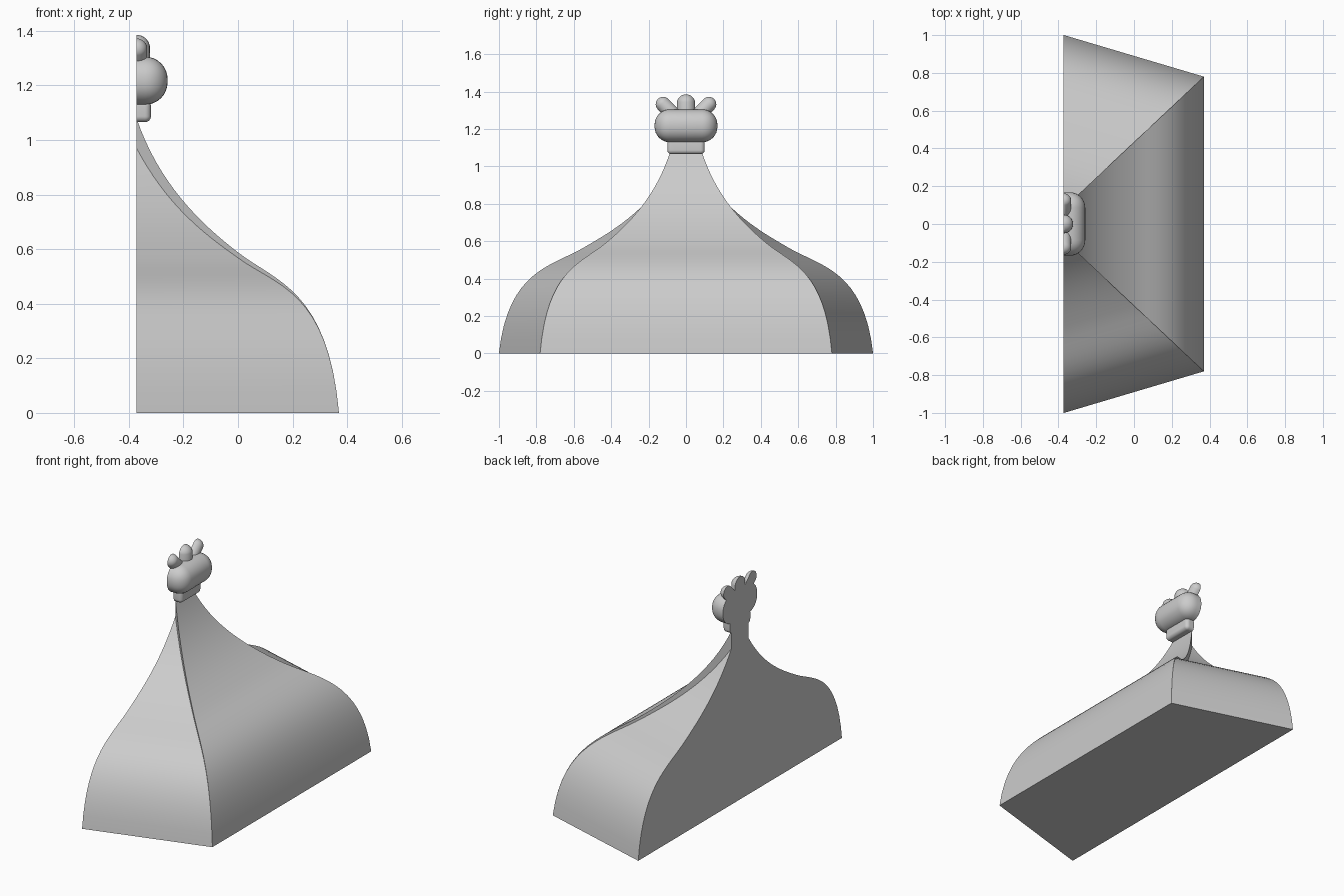
import bpy, bmesh
from mathutils import Vector, Matrix
from mathutils.geometry import interpolate_bezier

cube = bpy.data.objects.get("Cube")
if cube:
    bpy.data.objects.remove(cube, do_unlink=True)

BACK = -0.372  # flat cut plane at the rear of the half roof

grey = bpy.data.materials.new("plain grey")
grey.use_nodes = True
grey.diffuse_color = (0.6, 0.6, 0.6, 1)
grey.node_tree.nodes["Principled BSDF"].inputs["Base Color"].default_value = (0.6, 0.6, 0.6, 1)


def finish(name, bm):
    bmesh.ops.recalc_face_normals(bm, faces=bm.faces)
    mesh = bpy.data.meshes.new(name)
    bm.to_mesh(mesh)
    bm.free()
    mesh.materials.append(grey)
    obj = bpy.data.objects.new(name, mesh)
    bpy.context.collection.objects.link(obj)
    bpy.ops.object.select_all(action='DESELECT')
    obj.select_set(True)
    bpy.context.view_layer.objects.active = obj
    bpy.ops.object.shade_smooth_by_angle(angle=0.6)
    return obj


def ogee(*spans):
    # joins bezier spans of (x, z) into one roof profile
    pts = []
    for span in spans:
        p = [Vector((x, z, 0)) for x, z in span]
        pts += interpolate_bezier(*p, 17)[1 if pts else 0:]
    return [(p.x, p.y) for p in pts]


def mitre(x):
    return 0.084 + 0.938 * (x - BACK)


def prism(name, near, far):
    # solid between two matching outlines
    bm = bmesh.new()
    a, b = ([bm.verts.new(p) for p in ring] for ring in (near, far))
    n = len(a)
    for i in range(n):
        j = (i + 1) % n
        bm.faces.new((a[i], a[j], b[j], b[i]))
    bm.faces.new(a)
    bm.faces.new(b)
    bmesh.ops.remove_doubles(bm, verts=bm.verts, dist=0.0001)
    return finish(name, bm)


# Wide roof panel, slightly higher than its neighbours
wide = ogee(((0.37, 0), (0.33, 0.45), (0.14, 0.48), (0, 0.588)),
            ((0, 0.588), (-0.14, 0.696), (-0.29, 0.84), (BACK, 1.08)))
wide.append((BACK, 0))
prism("wide_roof_panel",
      [(x, -mitre(x), z) for x, z in wide],
      [(x, mitre(x), z) for x, z in wide])

# Two side panels running from the mitre to the flat back
side = ogee(((0.37, 0), (0.33, 0.45), (0.14, 0.465), (0, 0.568)),
            ((0, 0.568), (-0.13, 0.66), (-0.26, 0.76), (BACK, 0.97)))
side.append((BACK, 0))
for label, s in (("front", -1), ("rear", 1)):
    prism(label + "_roof_panel",
          [(x, s * mitre(x), z) for x, z in side],
          [(BACK, s * (mitre(x) + 0.297 * (x - BACK)), z) for x, z in side])


def halve(bm):
    # keeps the part in front of the back plane and caps it
    cut = bmesh.ops.bisect_plane(bm, geom=bm.verts[:] + bm.edges[:] + bm.faces[:],
                                 plane_co=(BACK, 0, 0), plane_no=(-1, 0, 0), clear_outer=True)
    edges = [e for e in cut["geom_cut"] if isinstance(e, bmesh.types.BMEdge)]
    bmesh.ops.contextual_create(bm, geom=edges)


def rounded_block(name, half, z, radius):
    bm = bmesh.new()
    bmesh.ops.create_cube(bm, size=2)
    bmesh.ops.scale(bm, vec=half, verts=bm.verts)
    bmesh.ops.bevel(bm, geom=bm.edges[:], offset=radius, segments=8, profile=0.5, affect='EDGES')
    bmesh.ops.translate(bm, vec=(BACK, 0, z), verts=bm.verts)
    halve(bm)
    finish(name, bm)


def knob(name, start, end, radius):
    bm = bmesh.new()
    bmesh.ops.create_uvsphere(bm, u_segments=24, v_segments=16, radius=radius)
    a, b = Vector(start), Vector(end)
    for v in bm.verts:
        if v.co.z > 0.0001:
            v.co.z += (b - a).length
    turn = (b - a).to_track_quat('Z', 'Y').to_matrix().to_4x4()
    bmesh.ops.transform(bm, matrix=Matrix.Translation(a) @ turn, verts=bm.verts)
    halve(bm)
    finish(name, bm)


# Finial: collar, bulb and three knobs
rounded_block("finial_collar", (0.053, 0.1, 0.04), 1.105, 0.022)
rounded_block("finial_bulb", (0.114, 0.168, 0.088), 1.217, 0.082)
knob("middle_knob", (BACK, 0, 1.25), (BACK, 0, 1.335), 0.05)
for label, s in (("front", -1), ("rear", 1)):
    knob(label + "_knob", (BACK, s * 0.04, 1.25), (BACK, s * 0.122, 1.332), 0.04)
